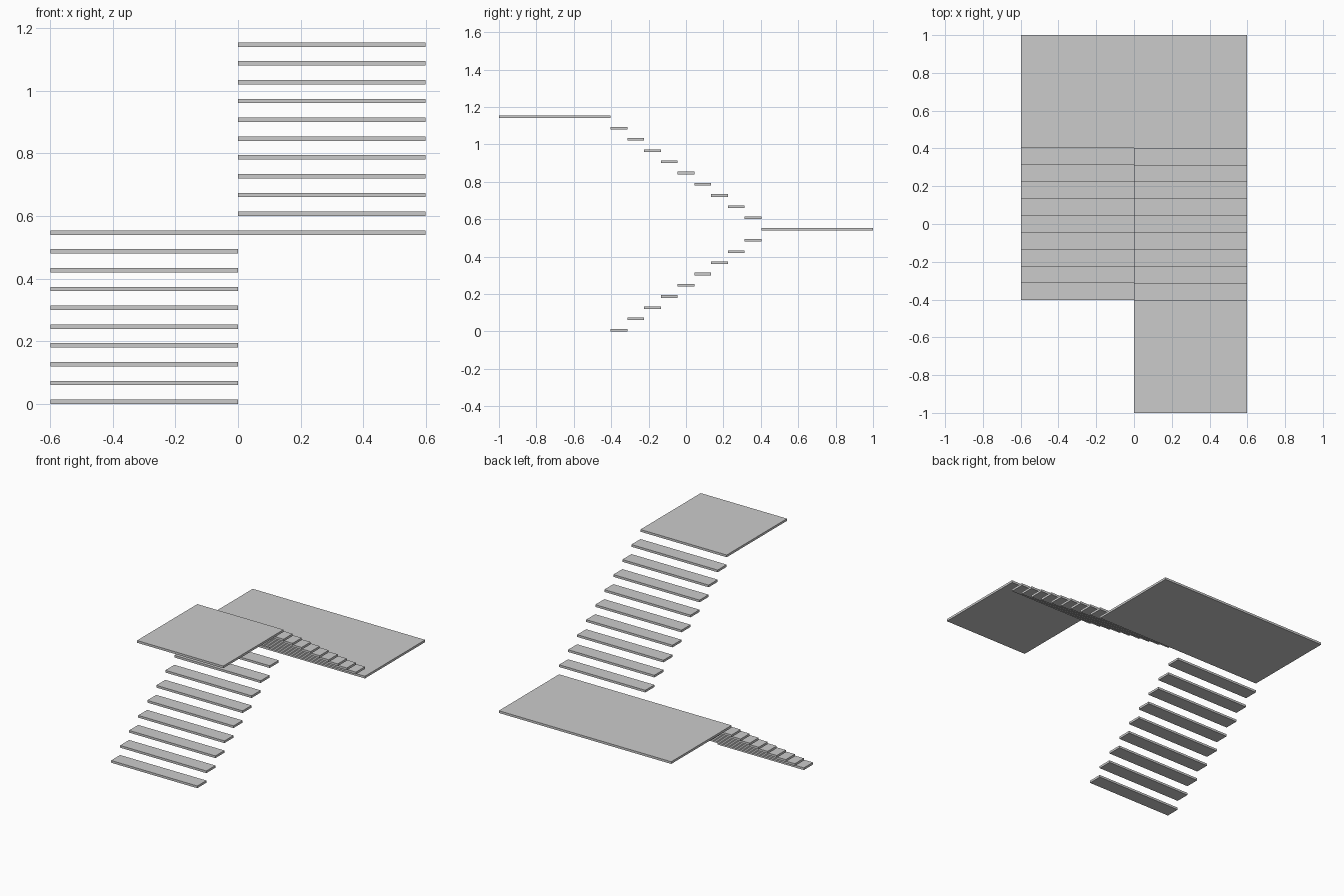
import bpy

if "Cube" in bpy.data.objects:
    bpy.data.objects.remove(bpy.data.objects["Cube"])

WIDTH = 0.598      # width of one flight
THICK = 0.014      # slab thickness
RISE = 0.06        # height between treads
EDGE = 0.403       # where the flights meet the landings
STEPS = 9          # treads per flight
GOING = 2 * EDGE / STEPS


def slab(name, x0, x1, y0, y1, level):
    """Flat box whose underside sits at the given step level."""
    z = level * RISE + THICK / 2
    bpy.ops.mesh.primitive_cube_add(size=1, location=((x0 + x1) / 2, (y0 + y1) / 2, z))
    ob = bpy.context.object
    ob.name = name
    ob.scale = (x1 - x0, y1 - y0, THICK)
    bpy.ops.object.transform_apply(location=False, rotation=False, scale=True)
    return ob


# Treads: lower flight climbs to the back, upper flight returns to the front
for i in range(STEPS):
    y = -EDGE + i * GOING
    slab(f"lower_tread_{i + 1}", -WIDTH, 0, y, y + GOING, i)
    slab(f"upper_tread_{i + 1}", 0, WIDTH, -y - GOING, -y, STEPS + 1 + i)

# Half-way landing across both flights
slab("middle_landing", -WIDTH, WIDTH, EDGE, 1, STEPS)

# Top landing at the end of the upper flight
slab("top_landing", 0, WIDTH, -1, -EDGE, 2 * STEPS + 1)
